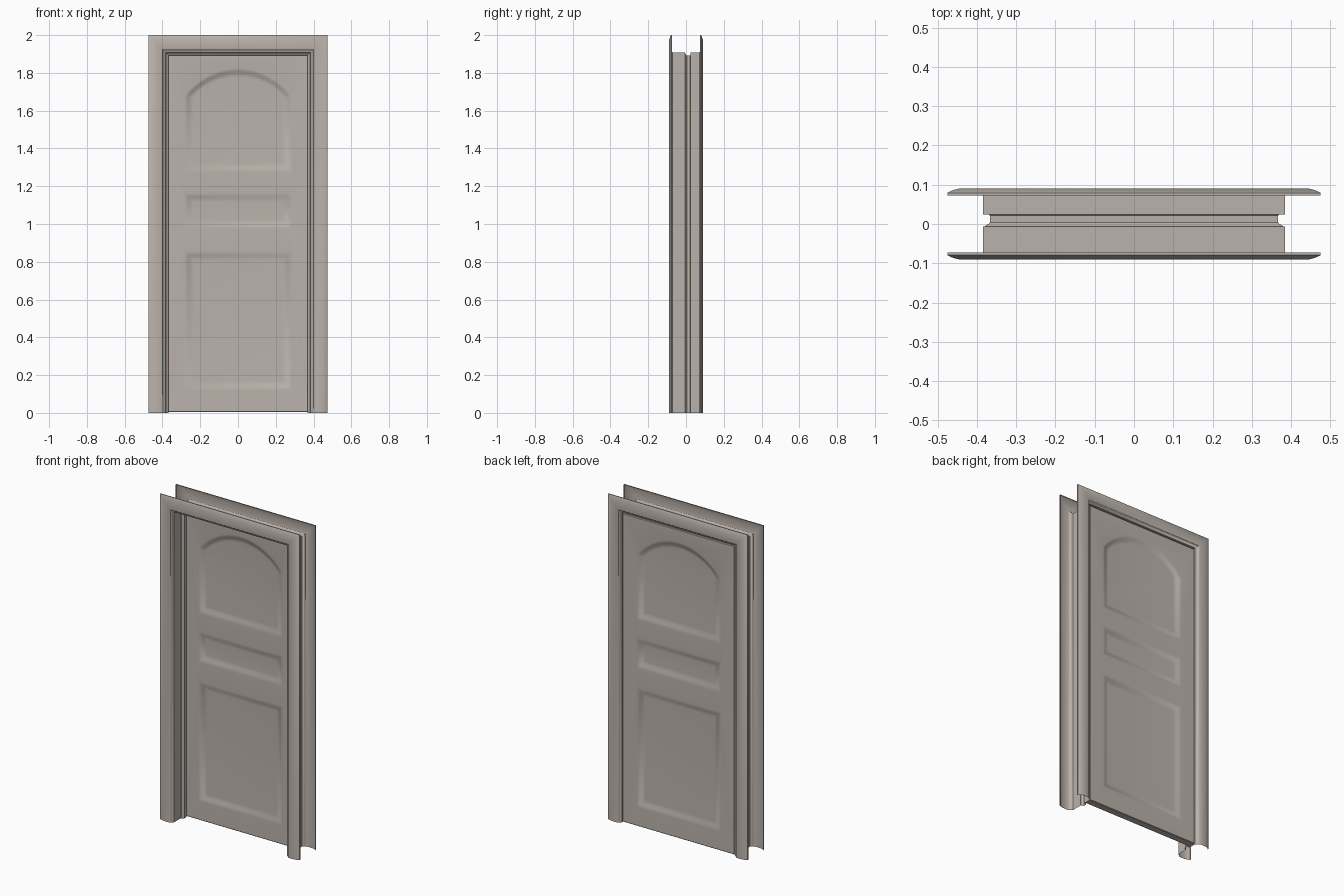
import bpy, bmesh, math

if "Cube" in bpy.data.objects:
    bpy.data.objects.remove(bpy.data.objects["Cube"])

paint = bpy.data.materials.new("warm grey paint")
paint.diffuse_color = (0.50, 0.45, 0.41, 1)
paint.use_nodes = True
paint.node_tree.nodes["Principled BSDF"].inputs["Base Color"].default_value = paint.diffuse_color


def finish(bm, name, angle):
    me = bpy.data.meshes.new(name)
    bm.to_mesh(me)
    bm.free()
    me.materials.append(paint)
    ob = bpy.data.objects.new(name, me)
    bpy.context.collection.objects.link(ob)
    bpy.ops.object.select_all(action='DESELECT')
    ob.select_set(True)
    bpy.context.view_layer.objects.active = ob
    bpy.ops.object.shade_smooth_by_angle(angle=math.radians(angle))
    return ob


# Sweep a (x, y) profile up one side, across the mitred head and down the other
def sweep(name, profile, rise=1.525):
    bm = bmesh.new()
    cols = [[bm.verts.new(p) for p in
             ((-x, y, 0), (-x, y, x + rise), (x, y, x + rise), (x, y, 0))]
            for x, y in profile]
    for a, b in zip(cols, cols[1:]):
        for i in range(3):
            bm.faces.new((a[i], b[i], b[i + 1], a[i + 1]))
    bm.normal_update()
    # Keep the architrave front pointing out of the doorway
    f = min(bm.faces, key=lambda f: f.calc_center_median().y)
    if f.normal.y > 0:
        bmesh.ops.reverse_faces(bm, faces=bm.faces[:])
    # Mitre lines stay crisp
    return finish(bm, name, 32)


trim = [(0.475, 0.073), (0.475, 0.079), (0.468, 0.083), (0.458, 0.087), (0.445, 0.090),
        (0.425, 0.0905), (0.405, 0.089), (0.399, 0.086), (0.396, 0.081), (0.393, 0.078),
        (0.388, 0.076), (0.384, 0.072)]
lining = [(0.384, -0.006), (0.380, -0.006), (0.376, -0.003), (0.370, 0.000), (0.367, 0.004),
          (0.367, 0.022), (0.369, 0.024), (0.384, 0.024)]
sweep("door_frame", [(x, -y) for x, y in trim] + lining + trim[::-1])


# Door leaf: sunken soft-edged panels on both faces
def outline(d, lo, hi, spring):
    w = 0.285 - d
    pts = [(-w, lo + d), (w, lo + d)]
    if spring is None:
        return pts + [(w, hi - d), (-w, hi - d)]
    rise = hi - d - spring
    return pts + [(w * math.cos(t), spring + rise * math.sin(t) ** 1.6)
                  for t in [math.pi * i / 20 for i in range(21)]]


panels = [(0.12, 0.855, None), (0.975, 1.165, None), (1.275, 1.825, 1.67)]
steps = [(0, 0), (0.008, 0.001), (0.018, 0.005), (0.030, 0.010), (0.040, 0.0125), (0.048, 0.013)]
X, Z0, Z1, Y0, Y1, BEV = 0.381, 0.004, 1.902, 0.026, 0.071, 0.003

bm = bmesh.new()


def ring(pts, y):
    return [bm.verts.new((x, y, z)) for x, z in pts]


def bridge(a, b):
    for i in range(len(a)):
        j = (i + 1) % len(a)
        bm.faces.new((a[i], a[j], b[j], b[i]))


def rect(d):
    return [(-X + d, Z0 + d), (X - d, Z0 + d), (X - d, Z1 - d), (-X + d, Z1 - d)]


sides = []
for y, s in ((Y0, 1), (Y1, -1)):
    side = ring(rect(0), y + s * BEV)
    face = ring(rect(BEV), y)
    bridge(side, face)
    sides.append(side)
    loops = [face]
    for lo, hi, spring in panels:
        rings = [ring(outline(d, lo, hi, spring), y + s * depth) for d, depth in steps]
        for a, b in zip(rings, rings[1:]):
            bridge(a, b)
        bm.faces.new(rings[-1])
        loops.append(rings[0])
    # Flat stiles and rails around the panels
    edges = [bm.edges.get((l[i], l[i - 1])) for l in loops for i in range(len(l))]
    edges = [e for e in edges if e]
    bmesh.ops.triangle_fill(bm, edges=edges, use_beauty=True, normal=(0, -s, 0))
bridge(*sides)
bmesh.ops.recalc_face_normals(bm, faces=bm.faces[:])
finish(bm, "door_leaf", 35)
